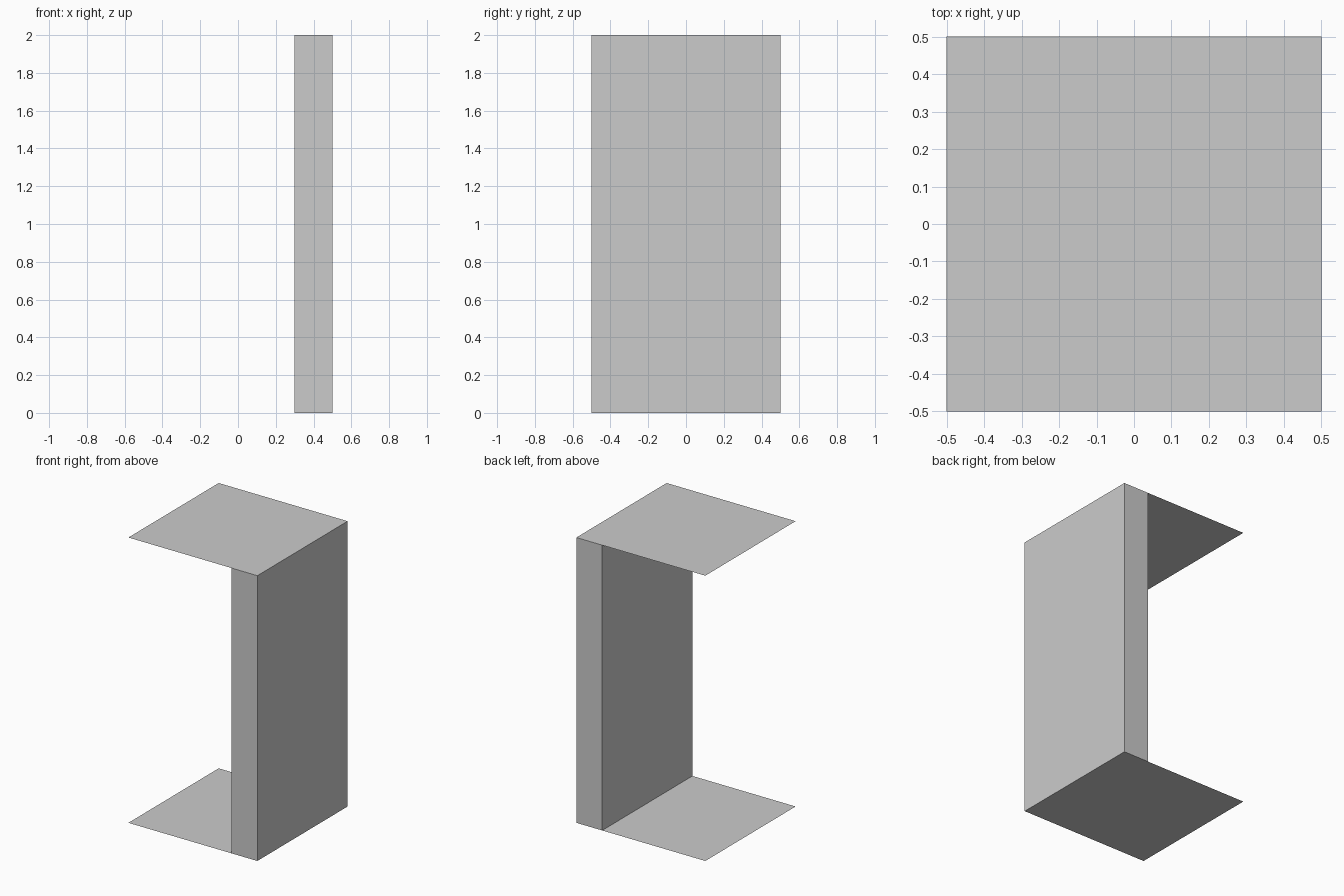
import bpy, bmesh
from mathutils import Matrix, Vector

if "Cube" in bpy.data.objects:
    bpy.data.objects.remove(bpy.data.objects["Cube"])

HEIGHT = 2.0


def make_object(name, bm):
    mesh = bpy.data.meshes.new(name)
    bm.to_mesh(mesh)
    bm.free()
    obj = bpy.data.objects.new(name, mesh)
    bpy.context.collection.objects.link(obj)
    return obj


def panel(name, z, up):
    """Single-sheet 1 x 1 panel at height z."""
    bm = bmesh.new()
    bmesh.ops.create_grid(bm, x_segments=1, y_segments=1, size=0.5,
                          matrix=Matrix.Translation((0, 0, z)))
    if not up:
        bmesh.ops.reverse_faces(bm, faces=bm.faces[:])
    return make_object(name, bm)


# Thin top and bottom panels
panel("bottom_panel", 0.0, False)
panel("top_panel", HEIGHT, True)

# Upright wall on the right; its ends are closed by the panels
bm = bmesh.new()
bmesh.ops.create_cube(bm, size=1.0)
bmesh.ops.scale(bm, verts=bm.verts[:], vec=Vector((0.2, 1.0, HEIGHT)))
bmesh.ops.translate(bm, verts=bm.verts[:], vec=Vector((0.4, 0, HEIGHT / 2)))
bm.normal_update()
ends = [f for f in bm.faces if abs(f.normal.z) > 0.5]
bmesh.ops.delete(bm, geom=ends, context='FACES_ONLY')
make_object("side_wall", bm)
